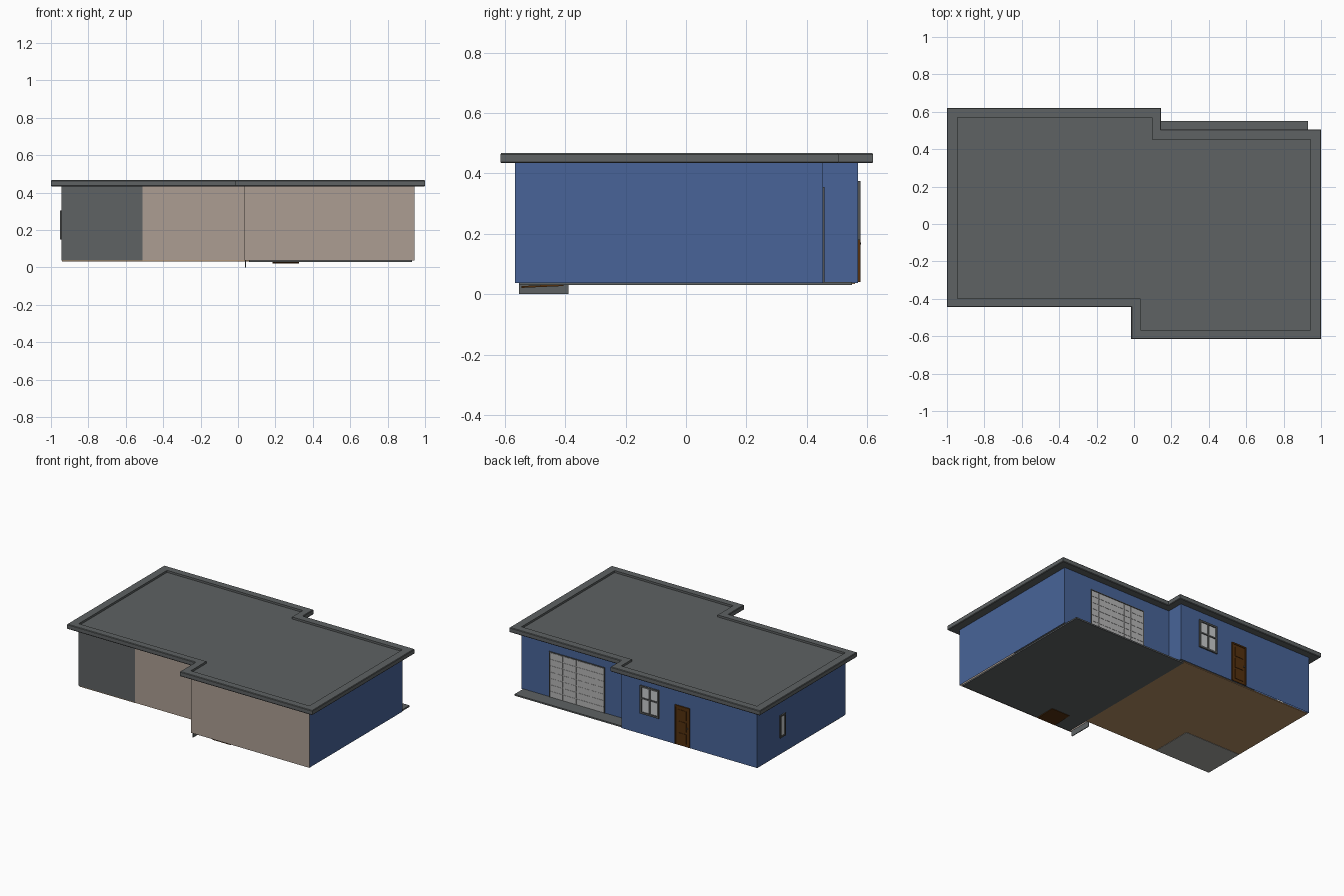
import bpy, bmesh, math
from mathutils import Matrix, Vector

if "Cube" in bpy.data.objects:
    bpy.data.objects.remove(bpy.data.objects["Cube"])


def mat(name, r, g, b):
    def lin(c):
        c /= 255
        return c / 12.92 if c <= 0.04045 else ((c + 0.055) / 1.055) ** 2.4
    m = bpy.data.materials.new(name)
    m.diffuse_color = (lin(r), lin(g), lin(b), 1)
    m.use_nodes = True
    m.node_tree.nodes["Principled BSDF"].inputs["Base Color"].default_value = m.diffuse_color
    return m


GREY = mat("slate_grey", 94, 98, 99)
BLUE = mat("wall_blue", 72, 100, 152)
TAUPE = mat("wall_taupe", 172, 157, 146)
WOOD = mat("door_wood", 84, 48, 14)
FLOOR = mat("floor_brown", 180, 142, 100)
TILE = mat("tile_grey", 165, 165, 160)
SHUTTER = mat("shutter_grey", 182, 182, 182)
GLASS = mat("pane_grey", 200, 203, 205)
FRAME = mat("frame_grey", 82, 84, 84)


def finish(bm, name, mats):
    bmesh.ops.recalc_face_normals(bm, faces=bm.faces)
    me = bpy.data.meshes.new(name)
    bm.to_mesh(me)
    bm.free()
    ob = bpy.data.objects.new(name, me)
    for m in mats:
        me.materials.append(m)
    bpy.context.collection.objects.link(ob)
    return ob


def boxes(name, m, *spans):
    """One object from boxes given as (x0, x1, y0, y1, z0, z1)."""
    bm = bmesh.new()
    for x0, x1, y0, y1, z0, z1 in spans:
        c = Vector((x0 + x1, y0 + y1, z0 + z1)) / 2
        bmesh.ops.create_cube(bm, size=1, matrix=Matrix.Translation(c) @
                              Matrix.Diagonal((x1 - x0, y1 - y0, z1 - z0, 1)))
    return finish(bm, name, [m])


def ring(bm, pts, z):
    return [bm.verts.new((x, y, z)) for x, y in pts]


def bridge(bm, a, b):
    n = len(a)
    return [bm.faces.new((a[i], a[(i + 1) % n], b[(i + 1) % n], b[i])) for i in range(n)]


# footprints of the roof edge and of the walls
roof_pts = [(-1, -.445), (-.015, -.445), (-.015, -.615), (1, -.615),
            (1, .505), (.145, .505), (.145, .62), (-1, .62)]
wall_pts = [(-.943, -.397), (.035, -.397), (.035, -.566), (.943, -.566),
            (.943, .453), (.097, .453), (.097, .57), (-.943, .57)]

# flat roof with rim and sunken deck
bm = bmesh.new()
rings = []
for t, z in [(.06, .434), (0, .438), (0, .463), (.06, .467), (1, .467), (1, .453)]:
    pts = [(a[0] + (b[0] - a[0]) * t, a[1] + (b[1] - a[1]) * t)
           for a, b in zip(roof_pts, wall_pts)]
    rings.append(ring(bm, pts, z))
for a, b in zip(rings, rings[1:]):
    bridge(bm, a, b)
bm.faces.new(rings[0])
bm.faces.new(rings[-1])
finish(bm, "roof", [GREY])

# walls: front sides taupe with one grey stretch, the rest blue
outline = wall_pts[:1] + [(-.51, -.397)] + wall_pts[1:]
bm = bmesh.new()
faces = bridge(bm, ring(bm, outline, .037), ring(bm, outline, .436))
for i, f in enumerate(faces):
    f.material_index = 2 if i == 0 else 1 if i < 4 else 0
finish(bm, "outer_walls", [BLUE, TAUPE, GREY])

# floors
boxes("garage_slab", GREY, (.06, .93, -.553, .55, .03, .04))
boxes("house_floor", FLOOR, (-.94, .06, -.395, .56, .033, .04))
boxes("tiled_floor", TILE, (-.938, -.51, -.394, -.10, .031, .036))
boxes("step_wall_base", GREY, (.037, .042, -.553, -.39, 0, .04))

# loose wooden plate under the slab, slightly tilted
plate = boxes("under_plate", WOOD, (-.07, .07, -.07, .07, -.003, .003))
plate.location = (.255, -.475, .027)
plate.rotation_euler = (math.radians(2.5), 0, 0)

# garage shutter: frame and rows of raised panels
gx0, gx1, gz0, gz1, gy = .31, .725, .04, .35, .453
boxes("shutter_back", SHUTTER, (gx0, gx1, gy - .002, gy + .002, gz0, gz1))
rows, cols = 7, 8
dx, dz = (gx1 - gx0) / cols, (gz1 - gz0) / rows
boxes("shutter_panels", SHUTTER, *[
    (gx0 + c * dx + .004, gx0 + (c + 1) * dx - .004, gy, gy + .004,
     gz0 + r * dz + .003, gz0 + (r + 1) * dz - .003)
    for r in range(rows) for c in range(cols)])
boxes("shutter_frame", FRAME,
      (gx0 - .005, gx0, gy, gy + .006, gz0, gz1),
      (gx1, gx1 + .005, gy, gy + .006, gz0, gz1),
      (gx0 - .005, gx1 + .005, gy, gy + .006, gz1, gz1 + .005))

# back window: 2 x 2 panes
y = .57
wx0, wx1, wz0, wz1, b = -.195, -.05, .18, .375, .013
boxes("back_window_glass", GLASS, (wx0, wx1, y - .002, y + .002, wz0, wz1))
xm, zm = (wx0 + wx1) / 2, wz0 + (wz1 - wz0) * .55
boxes("back_window_frame", FRAME,
      (wx0, wx0 + b, y, y + .008, wz0, wz1), (wx1 - b, wx1, y, y + .008, wz0, wz1),
      (wx0, wx1, y, y + .008, wz0, wz0 + b), (wx0, wx1, y, y + .008, wz1 - b, wz1),
      (xm - .005, xm + .005, y, y + .007, wz0, wz1),
      (wx0, wx1, y, y + .007, zm - .005, zm + .005))

# back door with frame and raised panels
dx0, dx1, dz1 = -.43, -.315, .312
boxes("back_door", WOOD, (dx0, dx1, y - .002, y + .003, .04, dz1))
boxes("back_door_trim", WOOD,
      (dx0, dx0 + .01, y, y + .008, .04, dz1), (dx1 - .01, dx1, y, y + .008, .04, dz1),
      (dx0, dx1, y, y + .008, dz1 - .01, dz1),
      *[(dx0 + .025, dx1 - .025, y, y + .006, z, z + .065) for z in (.06, .14, .22)])
boxes("door_handle", FRAME, (dx0 + .014, dx0 + .021, y, y + .009, .165, .172))

# narrow left window
x, b = -.943, .01
boxes("side_window_glass", GLASS, (x - .002, x + .002, .265, .32, .15, .305))
boxes("side_window_frame", FRAME,
      (x - .008, x, .262, .262 + b, .15, .305), (x - .008, x, .322 - b, .322, .15, .305),
      (x - .008, x, .262, .322, .15, .15 + b), (x - .008, x, .262, .322, .305 - b, .305))
